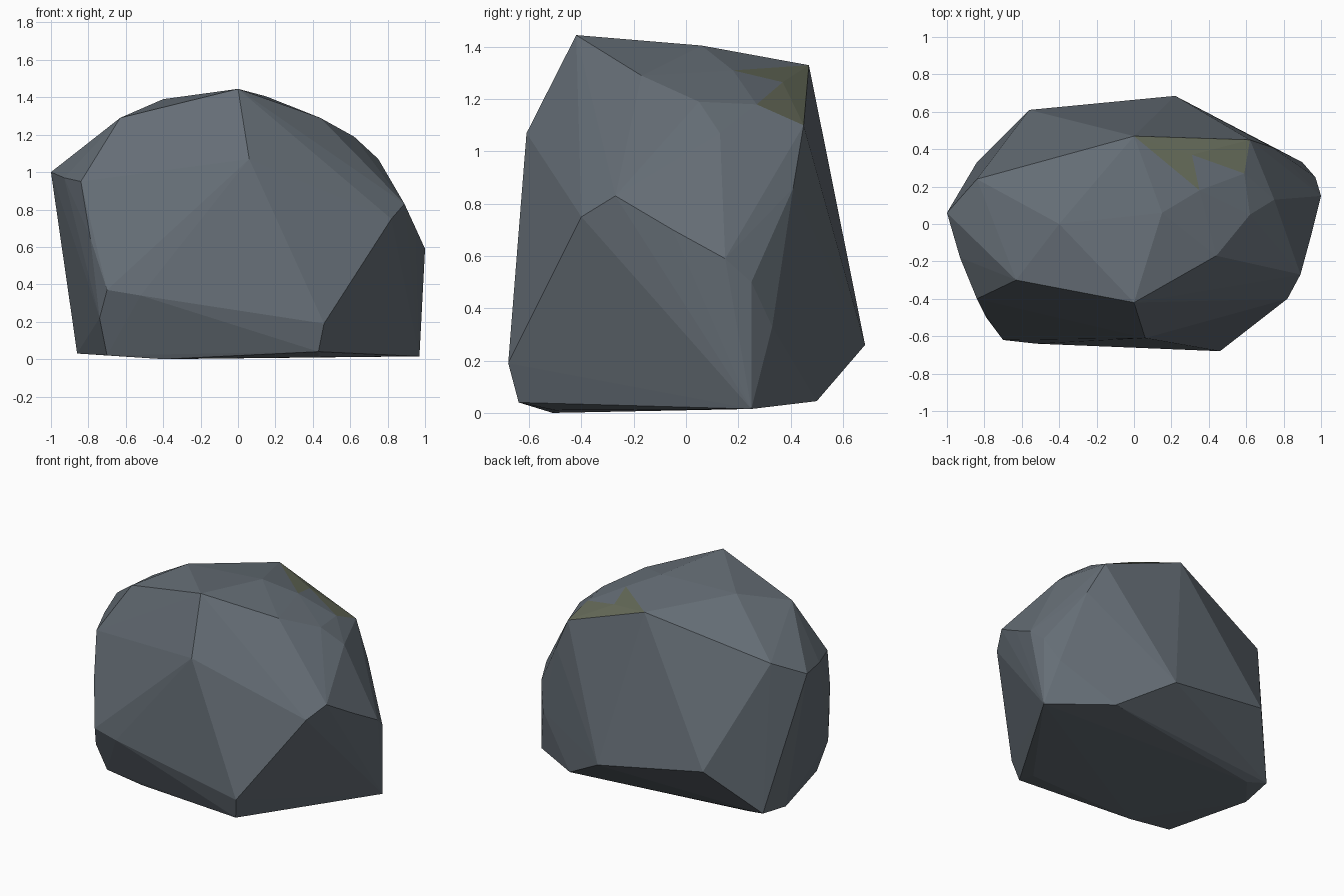
import bpy, bmesh

if "Cube" in bpy.data.objects:
    bpy.data.objects.remove(bpy.data.objects["Cube"])

# Corner points of the boulder, grouped by region; the stone is their convex hull
crown = [(0, -.42, 1.445), (-.4, 0, 1.39), (.15, .06, 1.405), (-.63, -.3, 1.29),
         (.44, -.17, 1.29), (.62, .05, 1.19), (.59, .27, 1.18), (.62, .45, 1.10),
         (0, .47, 1.33), (.35, .18, 1.31), (.31, .37, 1.265)]
front = [(.06, -.61, 1.07), (.46, -.68, .19), (.43, -.64, .04), (-.70, -.62, .37),
         (-.52, -.64, .34), (-.79, -.5, .65), (-.84, -.4, .95), (-.74, -.55, .22)]
right = [(.75, .13, 1.07), (.89, -.27, .83), (.82, -.4, .75), (.95, -.05, .7),
         (1.0, .15, .59), (.97, .25, .5), (.9, .33, .33), (.74, .41, .86)]
back_left = [(-1, .06, 1.0), (-.84, .24, 1.1), (-.93, -.18, .97),
             (-.56, .61, .39), (.22, .685, .26), (-.84, .33, .06)]
base = [(-.4, -.51, 0), (-.7, -.48, .02), (-.86, .1, .03), (-.7, .3, .03),
        (.97, .25, .015), (.57, .5, .045), (.43, -.5, .01)]


def material(name, color):
    m = bpy.data.materials.new(name)
    m.diffuse_color = (*color, 1)
    m.use_nodes = True
    m.node_tree.nodes["Principled BSDF"].inputs["Base Color"].default_value = m.diffuse_color
    return m


# Faceted boulder
bm = bmesh.new()
for p in crown + front + right + back_left + base:
    bm.verts.new(p)
hull = bmesh.ops.convex_hull(bm, input=bm.verts[:])
loose = {g for g in hull["geom_interior"] + hull["geom_unused"]
         if isinstance(g, bmesh.types.BMVert) and g.is_valid}
bmesh.ops.delete(bm, geom=list(loose), context='VERTS')
bmesh.ops.recalc_face_normals(bm, faces=bm.faces[:])

# Mossy patch on the upper back right
for f in bm.faces:
    c = f.calc_center_median()
    f.material_index = int(.15 < c.x < .62 and c.y > .29 and c.z > 1.15 and f.normal.z > .5)

mesh = bpy.data.meshes.new("boulder")
bm.to_mesh(mesh)
bm.free()
mesh.materials.append(material("slate", (.13, .155, .18)))
mesh.materials.append(material("moss", (.13, .145, .10)))
bpy.context.collection.objects.link(bpy.data.objects.new("boulder", mesh))
